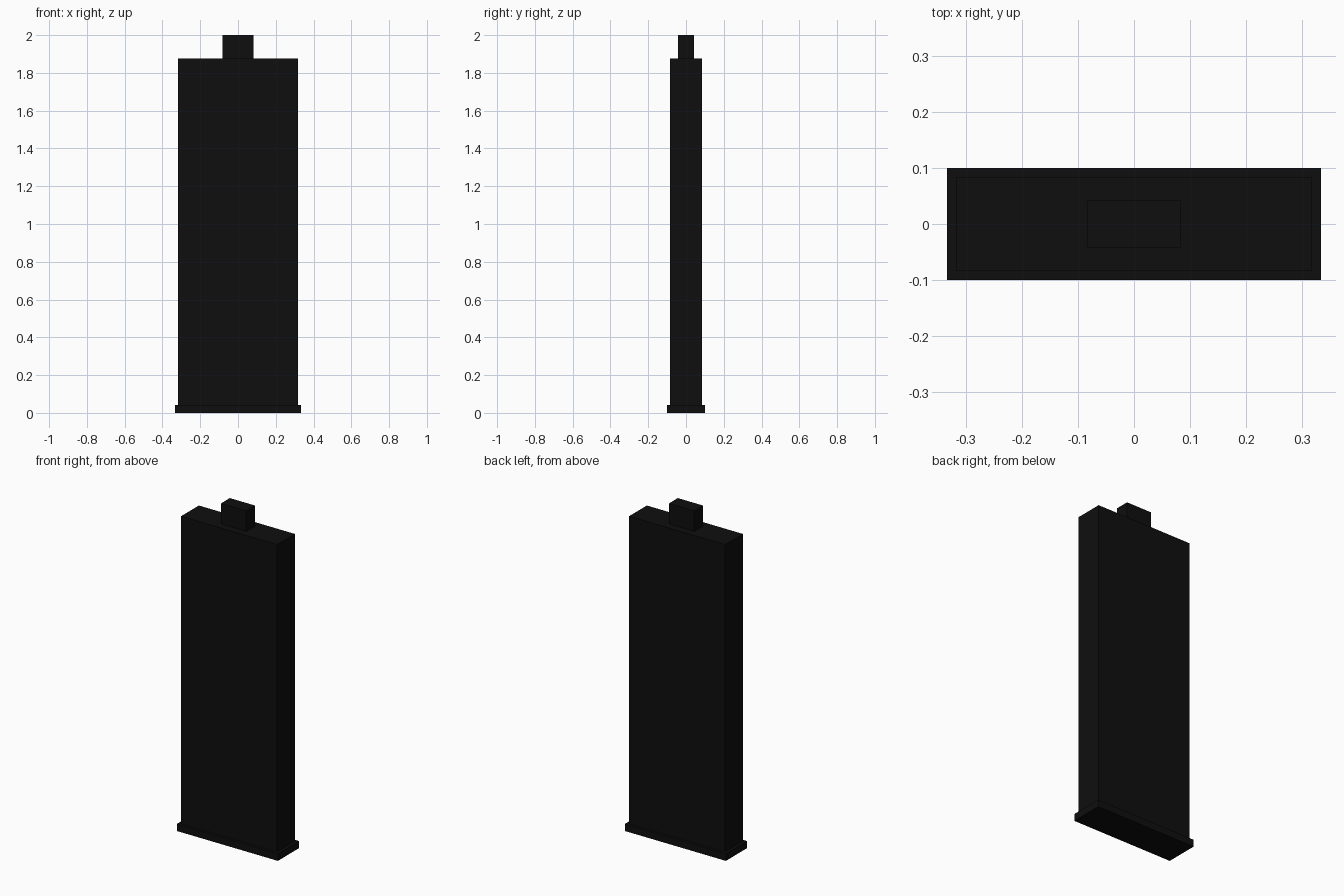
import bpy

default = bpy.data.objects.get("Cube")
if default:
    bpy.data.objects.remove(default, do_unlink=True)

# Single near-black finish
black = bpy.data.materials.new("matte_black")
black.use_nodes = True
colour = (0.0045, 0.0045, 0.0045, 1)
black.diffuse_color = colour
black.node_tree.nodes["Principled BSDF"].inputs["Base Color"].default_value = colour


def block(name, width, depth, bottom, top):
    """Centred box standing between two heights."""
    bpy.ops.mesh.primitive_cube_add(size=1, location=(0, 0, (bottom + top) / 2))
    obj = bpy.context.object
    obj.name = name
    obj.scale = (width, depth, top - bottom)
    bpy.ops.object.transform_apply(location=False, rotation=False, scale=True)
    obj.data.materials.append(black)
    return obj


# Plinth, tall slab and the small block on top
block("base_plinth", 0.667, 0.2, 0, 0.042)
block("main_slab", 0.634, 0.167, 0.042, 1.877)
block("top_block", 0.166, 0.083, 1.877, 2)
